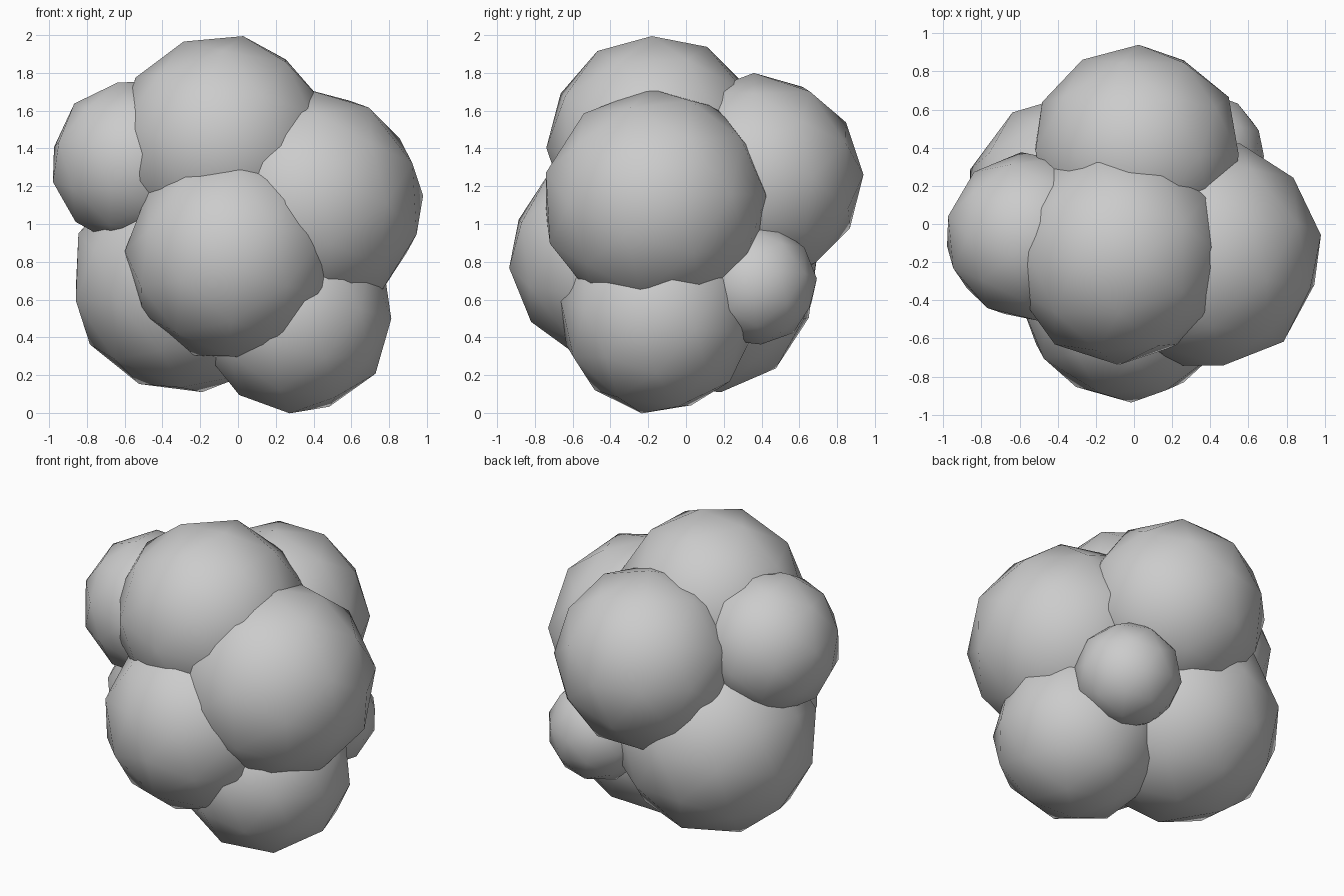
import bpy
from mathutils import Vector, Matrix

if "Cube" in bpy.data.objects:
    bpy.data.objects.remove(bpy.data.objects["Cube"])

# Each lobe: name, centre, radius, pole direction, direction of a neighbouring vertex
LOBES = [
    ("top_lobe",          (-0.08, -0.16, 1.425), 0.58, (0.10, -0.02, 0.53),  (-1, 0, 0)),
    ("right_lobe",        (0.38, -0.16, 1.11),  0.61, (0.59, 0.10, 0.04),   (0, -1, -0.8)),
    ("front_lobe",        (-0.035, -0.375, 0.83), 0.565, (0.02, -0.54, -0.06), (0.2, 0, 0.25)),
    ("back_lobe",         (0.015, 0.38, 1.24),   0.56, (0.01, 0.54, 0.02),   (-0.1, 0, -0.3)),
    ("left_lobe",         (-0.55, -0.065, 1.325), 0.445, (-0.42, -0.05, -0.10), (0, 0.24, 0.28)),
    ("lower_left_lobe",   (-0.28, 0.085, 0.71),  0.615, (0.09, 0.10, -0.60),  (-1, 0, 0)),
    ("lower_right_lobe",  (0.305, -0.15, 0.51), 0.520, (-0.03, -0.08, -0.49), (0.17, 0.15, 0)),
    ("small_back_lobe",   (0.36, 0.37, 0.68),   0.325, (0.02, 0.31, 0.03),   (1, 0, 0.2)),
]


def add_lobe(name, centre, radius, pole, side):
    """Coarse smooth-shaded icosphere turned so its pole vertex faces outward."""
    z = Vector(pole).normalized()
    s = Vector(side)
    x = (s - z * s.dot(z)).normalized()
    y = z.cross(x)
    turn = Matrix((x, y, z)).transposed()
    bpy.ops.mesh.primitive_ico_sphere_add(subdivisions=2, radius=radius,
                                          location=centre,
                                          rotation=turn.to_euler())
    ob = bpy.context.object
    ob.name = name
    bpy.ops.object.shade_smooth()


for lobe in LOBES:
    add_lobe(*lobe)
